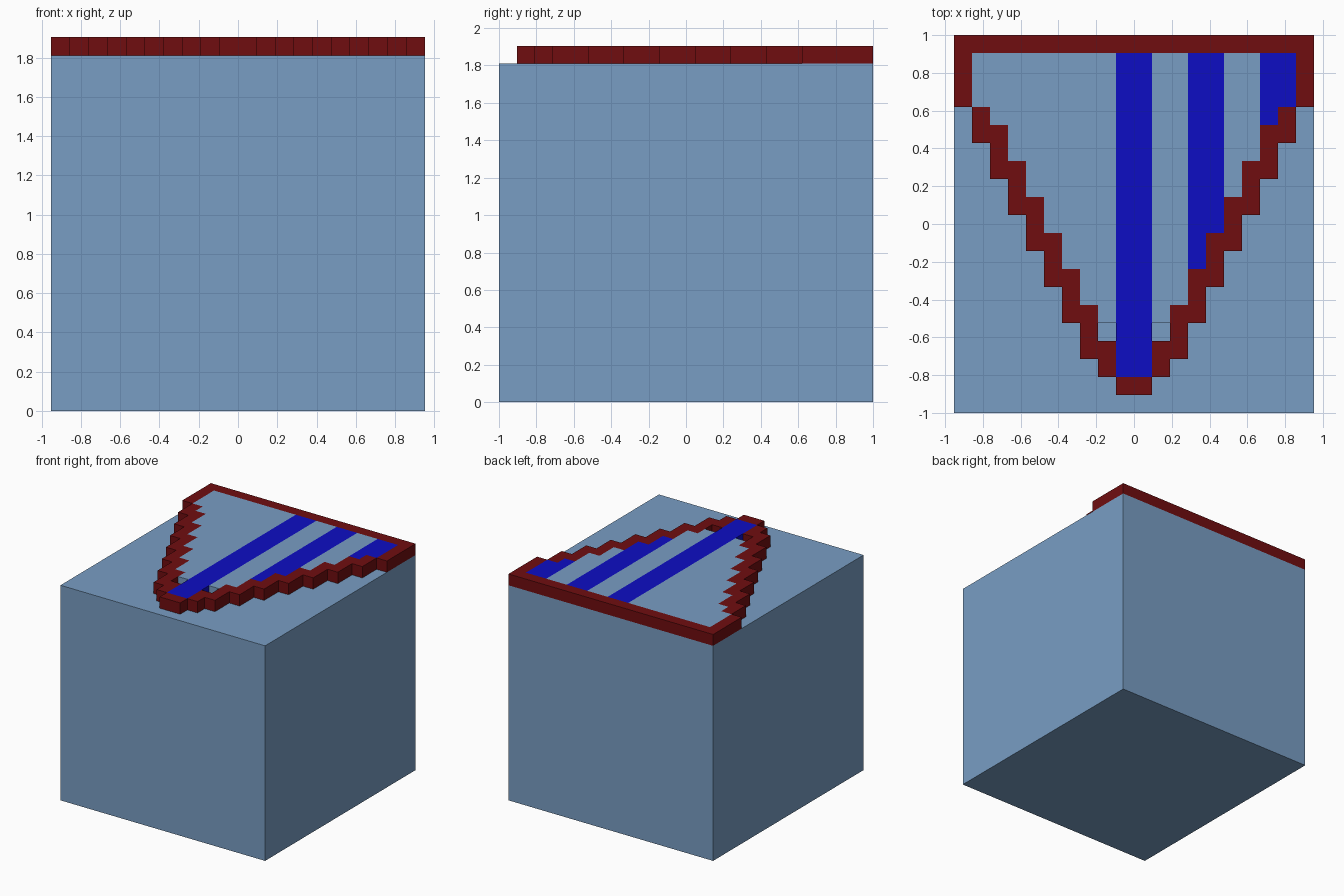
import bpy
import bmesh

U = 2 / 21            # one grid cell
BASE_TOP = 19 * U     # top of the big block
TOP = 20 * U          # top of the raised emblem

cube = bpy.data.objects.get("Cube")
if cube:
    bpy.data.objects.remove(cube, do_unlink=True)


def material(name, rgb):
    mat = bpy.data.materials.new(name)
    mat.use_nodes = True
    mat.diffuse_color = (*rgb, 1)
    mat.node_tree.nodes["Principled BSDF"].inputs["Base Color"].default_value = (*rgb, 1)
    return mat


steel_blue = material("steel blue", (0.19, 0.34, 0.55))
dark_red = material("dark red", (0.16, 0.004, 0.005))
deep_blue = material("deep blue", (0.004, 0.004, 0.55))


def prism(name, outlines, z0, z1, mat):
    """Extrude counter-clockwise outlines, given in grid cells, from z0 to z1."""
    bm = bmesh.new()
    for outline in outlines:
        face = bm.faces.new([bm.verts.new((x * U, y * U, z0)) for x, y in outline])
        top = bmesh.ops.extrude_face_region(bm, geom=[face], use_keep_orig=True)
        for v in [g for g in top["geom"] if isinstance(g, bmesh.types.BMVert)]:
            v.co.z = z1
    bmesh.ops.recalc_face_normals(bm, faces=bm.faces)
    mesh = bpy.data.meshes.new(name)
    bm.to_mesh(mesh)
    bm.free()
    mesh.materials.append(mat)
    obj = bpy.data.objects.new(name, mesh)
    bpy.context.collection.objects.link(obj)
    return obj


def rect(x0, y0, x1, y1):
    return [(x0, y0), (x1, y0), (x1, y1), (x0, y1)]


def border(k):
    """Front and back of the border in the k-th column away from the middle."""
    special = {0: (-9.5, -8.5), 1: (-8.5, -6.5), 8: (4.5, 6.5), 9: (6.5, 9.5)}
    return special.get(k, (2 * k - 11.5, 2 * k - 8.5))


def panel_outline(x0, x1, light):
    """Columns x0..x1 from the back rail down to the stepped border."""
    points = []
    for x in range(x0, x1):
        k = x if x >= 0 else -x - 1
        y = border(k)[1]
        if light and k == 1:      # small open pocket beside the middle stripe
            y += 1
        points += [(x, y), (x + 1, y)]
    points = [p for i, p in enumerate(points) if p not in points[:i]]
    return points + [(x1, 9.5), (x0, 9.5)]


# Big block
prism("base_block", [rect(-10, -10.5, 10, 10.5)], 0, BASE_TOP, steel_blue)

# Stepped border columns, mirrored about the middle, and the back rail
steps = []
for k in range(10):
    lo, hi = border(k)
    steps += [rect(k, lo, k + 1, hi), rect(-k - 1, lo, -k, hi)]
prism("stepped_border", steps, BASE_TOP, TOP, dark_red)
prism("back_rail", [rect(x, 9.5, x + 1, 10.5) for x in range(-10, 10)],
      BASE_TOP, TOP, dark_red)

# Raised infill: light panels and dark stripes
for name, x0, x1 in (("left_panel", -9, -1), ("inner_panel", 1, 3), ("outer_panel", 5, 7)):
    prism(name, [panel_outline(x0, x1, True)], BASE_TOP, TOP, steel_blue)
for name, x0, x1 in (("middle_stripe", -1, 1), ("inner_stripe", 3, 5), ("outer_stripe", 7, 9)):
    prism(name, [panel_outline(x0, x1, False)], BASE_TOP, TOP, deep_blue)
